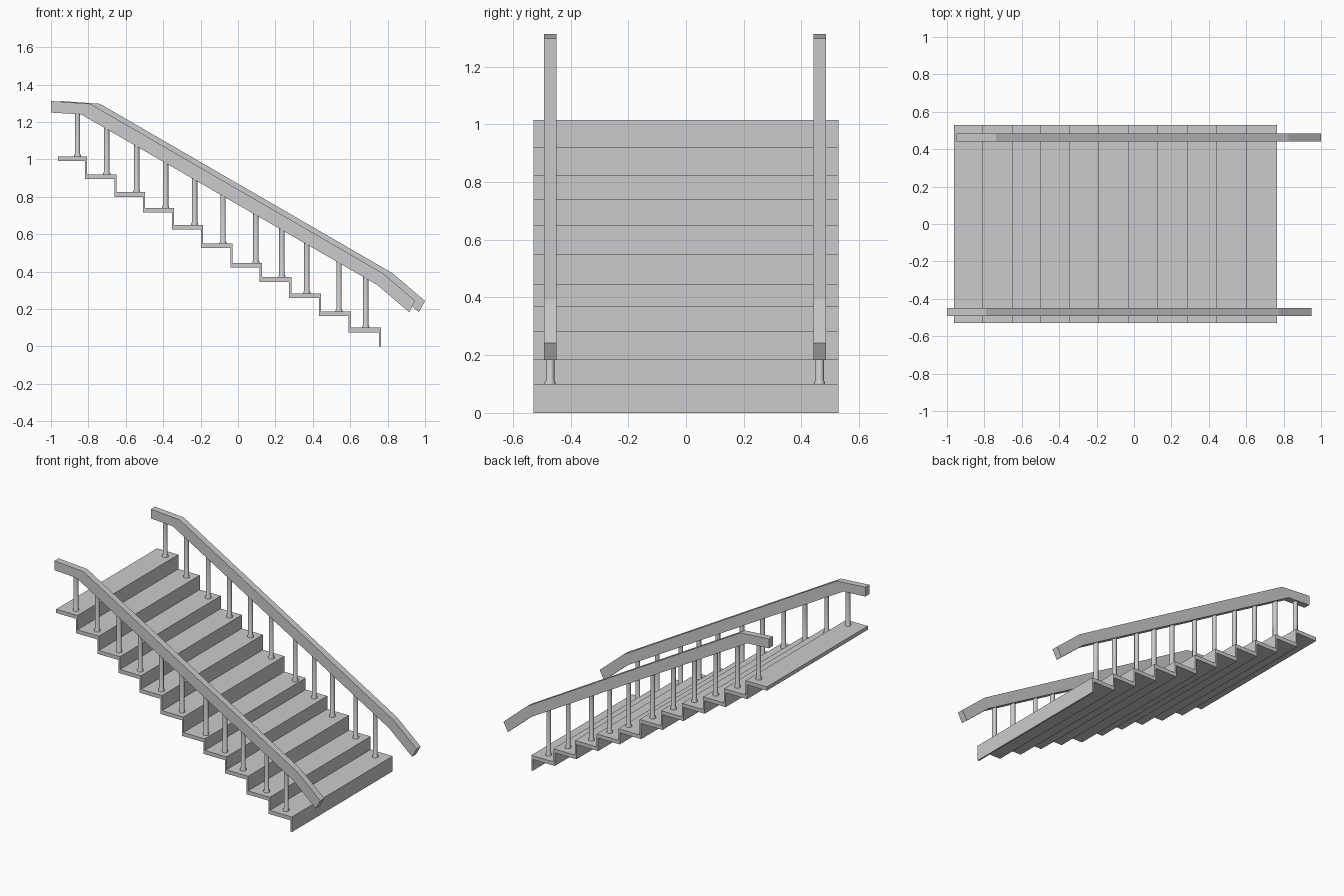
import bpy, bmesh

if "Cube" in bpy.data.objects:
    bpy.data.objects.remove(bpy.data.objects["Cube"])

# Tread layout: back edge x, nose x, top z (top step first)
STEPS = [(-0.963, -0.807, 1.015), (-0.810, -0.650, 0.920), (-0.657, -0.496, 0.825),
         (-0.503, -0.341, 0.740), (-0.347, -0.187, 0.650), (-0.193, -0.030, 0.550),
         (-0.032, 0.127, 0.447), (0.124, 0.285, 0.370), (0.283, 0.444, 0.284),
         (0.441, 0.603, 0.187), (0.600, 0.765, 0.100)]
POST_X = [-0.858, -0.702, -0.542, -0.387, -0.232, -0.080,
          0.096, 0.235, 0.368, 0.540, 0.683]
TREAD = 0.025
RISER = 0.011
HALF_W = 0.528

# Handrail side profile (x, z): upper edge, then lower edge
RAIL_TOP = [(-1.0, 1.312), (-0.79, 1.297), (0.775, 0.391), (0.948, 0.243)]
RAIL_BOTTOM = [(-1.0, 1.25), (-0.84, 1.241), (0.745, 0.328), (0.915, 0.183)]


def new_object(name, bm):
    bmesh.ops.recalc_face_normals(bm, faces=bm.faces)
    mesh = bpy.data.meshes.new(name)
    bm.to_mesh(mesh)
    bm.free()
    obj = bpy.data.objects.new(name, mesh)
    bpy.context.collection.objects.link(obj)
    return obj


def extrude_profile(name, points, y0, y1):
    """Solid made from an (x, z) outline running from y0 to y1."""
    bm = bmesh.new()
    face = bm.faces.new([bm.verts.new((x, y0, z)) for x, z in points])
    out = bmesh.ops.extrude_face_region(bm, geom=[face])
    verts = [g for g in out["geom"] if isinstance(g, bmesh.types.BMVert)]
    bmesh.ops.translate(bm, verts=verts, vec=(0, y1 - y0, 0))
    return new_object(name, bm)


def lathe(name, profile, loc, sides=16):
    """Turned post from (radius, z) rings."""
    import math
    bm = bmesh.new()
    rings = []
    for r, z in profile:
        rings.append([bm.verts.new((loc[0] + r * math.cos(2 * math.pi * i / sides),
                                    loc[1] + r * math.sin(2 * math.pi * i / sides), z))
                      for i in range(sides)])
    for a, b in zip(rings, rings[1:]):
        for i in range(sides):
            j = (i + 1) % sides
            bm.faces.new((a[i], a[j], b[j], b[i])).smooth = True
    bm.faces.new(rings[0])
    bm.faces.new(rings[-1])
    obj = new_object(name, bm)
    obj.data.set_sharp_from_angle(angle=math.radians(35))
    return obj


def rail_underside(x):
    for (x0, z0), (x1, z1) in zip(RAIL_BOTTOM, RAIL_BOTTOM[1:]):
        if x0 <= x <= x1:
            return z0 + (z1 - z0) * (x - x0) / (x1 - x0)


# Steps: each an L-shaped tread and riser reaching down to the next tread
for i, (x0, x1, z) in enumerate(STEPS):
    foot = STEPS[i + 1][2] - TREAD if i + 1 < len(STEPS) else 0.0
    outline = [(x0, z), (x1, z), (x1, foot), (x1 - RISER, foot),
               (x1 - RISER, z - TREAD), (x0, z - TREAD)]
    extrude_profile(f"step_{i + 1}", outline, -HALF_W, HALF_W)

# Handrails and balusters: the back rail sits slightly further along x
for side, y, shift in (("front", -0.471, 0.0), ("back", 0.463, 0.052)):
    outline = [(x + shift, z) for x, z in RAIL_TOP + RAIL_BOTTOM[::-1]]
    extrude_profile(f"{side}_handrail", outline, y - 0.0215, y + 0.0215)
    for i, (x, step) in enumerate(zip(POST_X, STEPS)):
        z = step[2]
        top = rail_underside(x - shift) + 0.02
        lathe(f"{side}_baluster_{i + 1}",
              [(0.019, z - 0.003), (0.019, z + 0.006), (0.0145, z + 0.014),
               (0.0145, top)], (x, y))
